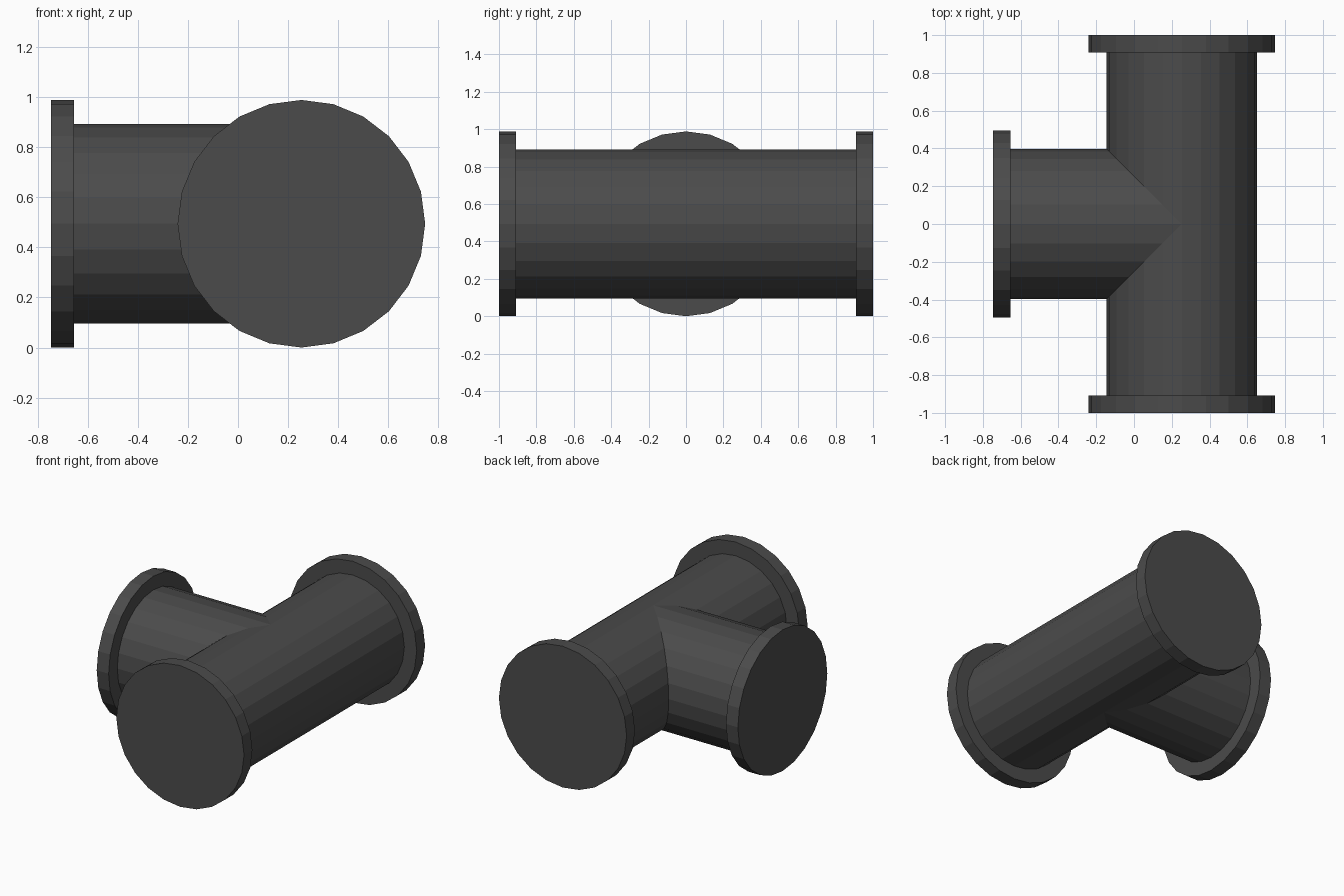
import bpy, bmesh
from math import sin, cos, pi
from mathutils import Matrix

if "Cube" in bpy.data.objects:
    bpy.data.objects.remove(bpy.data.objects["Cube"])

N = 24                    # sides of every pipe and flange
R, RF = 0.398, 0.494      # pipe and flange radius
END, INNER = 1.0, 0.908   # flange outer and inner face, measured from the junction
CENTRE = Matrix.Translation((0.253, 0, RF))

mat = bpy.data.materials.new("dark_grey")
mat.diffuse_color = (0.07, 0.07, 0.07, 1)
mat.use_nodes = True
mat.node_tree.nodes["Principled BSDF"].inputs["Base Color"].default_value = mat.diffuse_color


def finish(name, bm):
    bmesh.ops.remove_doubles(bm, verts=bm.verts, dist=1e-5)
    bmesh.ops.recalc_face_normals(bm, faces=bm.faces)
    me = bpy.data.meshes.new(name)
    bm.to_mesh(me)
    bm.free()
    me.materials.append(mat)
    ob = bpy.data.objects.new(name, me)
    bpy.context.collection.objects.link(ob)
    return ob


def ring(r):
    return [(r * cos(2 * pi * i / N), r * sin(2 * pi * i / N)) for i in range(N)]


def bridge(bm, a, b):
    for i in range(N):
        j = (i + 1) % N
        bm.faces.new((a[i], a[j], b[j], b[i]))


# Tee body: three pipe arms with mitred inner ends that meet exactly
bm = bmesh.new()
pts = ring(R)
for s in (-1, 1):   # two arms of the main run, cut at 45 degrees on the branch side
    bridge(bm, [bm.verts.new((x, s * INNER, z)) for x, z in pts],
           [bm.verts.new((x, s * max(0, -x), z)) for x, z in pts])
bridge(bm, [bm.verts.new((-INNER, y, z)) for y, z in pts],       # branch arm
       [bm.verts.new((-abs(y), y, z)) for y, z in pts])
finish("tee_pipe_body", bm).matrix_world = CENTRE


# End flanges: closed outer disc, rim, and shoulder down to the pipe
def flange(name, angle):
    bm = bmesh.new()
    loops = [[bm.verts.new((-d, y, z)) for y, z in ring(r)]
             for d, r in ((END, RF), (INNER, RF), (INNER, R))]
    bm.faces.new(loops[0])
    bridge(bm, loops[0], loops[1])
    bridge(bm, loops[1], loops[2])
    finish(name, bm).matrix_world = CENTRE @ Matrix.Rotation(angle, 4, 'Z')


flange("branch_flange", 0)
flange("front_flange", pi / 2)
flange("back_flange", -pi / 2)
